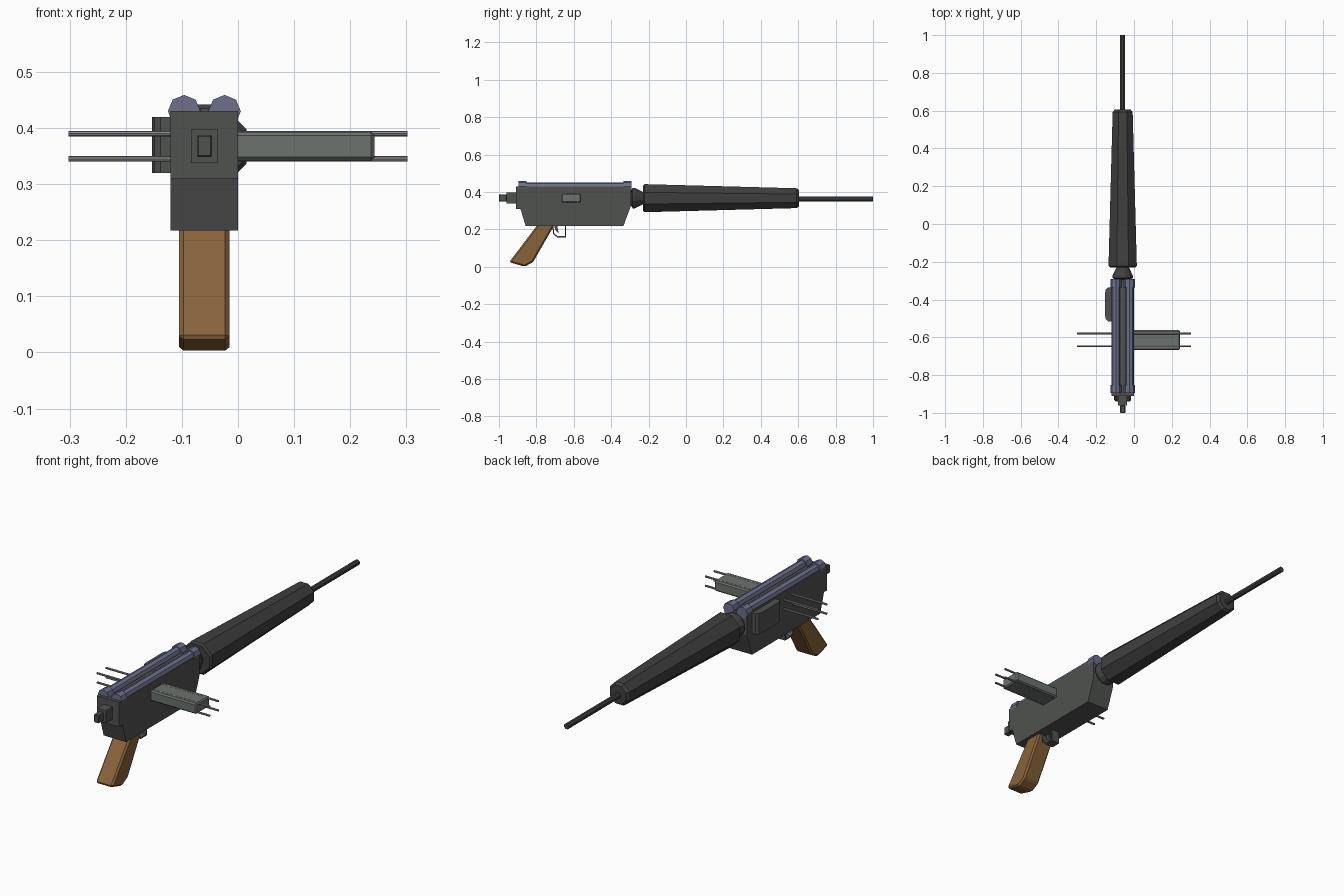
import bpy, bmesh, math
from mathutils import Vector

if "Cube" in bpy.data.objects:
    bpy.data.objects.remove(bpy.data.objects["Cube"])

CX, CZ = -0.06, 0.367   # bore axis


def material(name, rgb):
    m = bpy.data.materials.new(name)
    m.diffuse_color = (*rgb, 1)
    m.use_nodes = True
    m.node_tree.nodes["Principled BSDF"].inputs["Base Color"].default_value = m.diffuse_color
    return m


DARK = material("dark_metal", (0.08, 0.085, 0.08))
BLACK = material("black_polymer", (0.05, 0.05, 0.05))
BLUE = material("blue_steel", (0.15, 0.16, 0.26))
GREY = material("grey_metal", (0.15, 0.17, 0.155))
STEEL = material("bright_steel", (0.25, 0.25, 0.25))
WOOD = material("wood", (0.25, 0.125, 0.045))


def finish(name, bm, mat, bevel=0):
    bmesh.ops.recalc_face_normals(bm, faces=bm.faces)
    mesh = bpy.data.meshes.new(name)
    bm.to_mesh(mesh)
    bm.free()
    mesh.materials.append(mat)
    ob = bpy.data.objects.new(name, mesh)
    bpy.context.collection.objects.link(ob)
    if bevel:
        mod = ob.modifiers.new("bevel", 'BEVEL')
        mod.width, mod.segments, mod.limit_method = bevel, 1, 'ANGLE'
    return ob


def loft(name, rings, mat, bevel=0):
    """Skin a list of point rings and cap both ends."""
    bm = bmesh.new()
    loops = [[bm.verts.new(p) for p in r] for r in rings]
    n = len(loops[0])
    for a, b in zip(loops, loops[1:]):
        for i in range(n):
            j = (i + 1) % n
            bm.faces.new((a[i], a[j], b[j], b[i]))
    bm.faces.new(loops[0])
    bm.faces.new(loops[-1])
    return finish(name, bm, mat, bevel)


def side_profile(name, pts, x0, x1, mat, bevel=0):
    """Extrude a (y, z) outline across x."""
    return loft(name, [[(x, y, z) for y, z in pts] for x in (x0, x1)], mat, bevel)


def box(name, x, y, z, mat, bevel=0):
    pts = [(y[0], z[0]), (y[1], z[0]), (y[1], z[1]), (y[0], z[1])]
    return side_profile(name, pts, x[0], x[1], mat, bevel)


def turned(name, stations, cx, cz, mat, sides=8, flat=True):
    """Polygonal tube along y from (y, radius); flat=True puts flats on the axes."""
    off = math.pi / sides if flat else 0
    k = 1 / math.cos(math.pi / sides) if flat else 1
    rings = []
    for y, r in stations:
        ang = [off + 2 * math.pi * i / sides for i in range(sides)]
        rings.append([(cx + k * r * math.cos(a), y, cz + k * r * math.sin(a)) for a in ang])
    return loft(name, rings, mat)


# Receiver body
side_profile("receiver", [(-0.91, 0.43), (-0.91, 0.31), (-0.885, 0.31), (-0.857, 0.217),
                          (-0.335, 0.217), (-0.295, 0.325), (-0.295, 0.43)], -0.12, 0.0, DARK)

# Rear blocks
box("rear_block", (-0.084, -0.036), (-0.96, -0.91), (0.338, 0.398), DARK)
box("rear_tip", (-0.073, -0.046), (-1.0, -0.96), (0.348, 0.388), DARK, 0.003)

# Barrel collar, handguard and barrel
turned("barrel_collar", [(-0.30, 0.03), (-0.285, 0.055), (-0.275, 0.055), (-0.22, 0.028)],
       CX, CZ, BLACK, 12)
turned("handguard", [(-0.23, 0.067), (-0.222, 0.075), (0.592, 0.053), (0.605, 0.043)],
       CX, CZ, BLACK)
turned("barrel", [(0.59, 0.013), (1.0, 0.013)], CX, 0.363, BLACK)

# Twin top tubes with end collars, and the strip between them
for side, x in (("left", -0.096), ("right", -0.024)):
    turned("top_tube_" + side, [(-0.87, 0.022), (-0.31, 0.022)], x, 0.43, BLUE, 8, False)
    for end, y in (("rear", -0.895), ("front", -0.335)):
        turned(f"tube_collar_{end}_{side}", [(y, 0.029), (y + 0.043, 0.029)],
               x, 0.43, BLUE, 8, False)
box("top_strip", (-0.067, -0.053), (-0.85, -0.34), (0.42, 0.435), DARK)

# Side magazine and the four long cross rods
box("side_magazine", (-0.02, 0.243), (-0.667, -0.562), (0.342, 0.393), GREY, 0.006)
for i, y in enumerate((-0.647, -0.58)):
    for j, z in enumerate((0.345, 0.390)):
        bm = bmesh.new()
        bmesh.ops.create_cone(bm, cap_ends=True, segments=8, radius1=0.005,
                              radius2=0.005, depth=0.604)
        for v in bm.verts:
            v.co = Vector((v.co.z, y + v.co.x, z + v.co.y))
        finish(f"cross_rod_{i}{j}", bm, STEEL)

# Rounded pod on the left side
pod = [(-0.11, -0.515), (-0.138, -0.515), (-0.149, -0.505), (-0.153, -0.485),
       (-0.153, -0.365), (-0.149, -0.345), (-0.138, -0.335), (-0.11, -0.335)]
loft("side_pod", [[(x, y, z) for x, y in pod] for z in (0.32, 0.42)], DARK)

# Grip with chamfered edges
side_profile("grip", [(-0.79, 0.23), (-0.70, 0.23), (-0.818, 0.025), (-0.862, 0.001),
                      (-0.945, 0.025)], -0.105, -0.015, WOOD, 0.008)

# Trigger guard strap and trigger
outer = [(-0.715, 0.22), (-0.71, 0.175), (-0.69, 0.158), (-0.642, 0.158), (-0.642, 0.22)]
inner = [(-0.709, 0.22), (-0.704, 0.178), (-0.687, 0.164), (-0.648, 0.164), (-0.648, 0.22)]
side_profile("trigger_guard", outer + inner[::-1], -0.082, -0.038, DARK)
side_profile("trigger", [(-0.705, 0.22), (-0.698, 0.195), (-0.680, 0.178), (-0.684, 0.195),
                         (-0.688, 0.22)], -0.066, -0.054, DARK)
